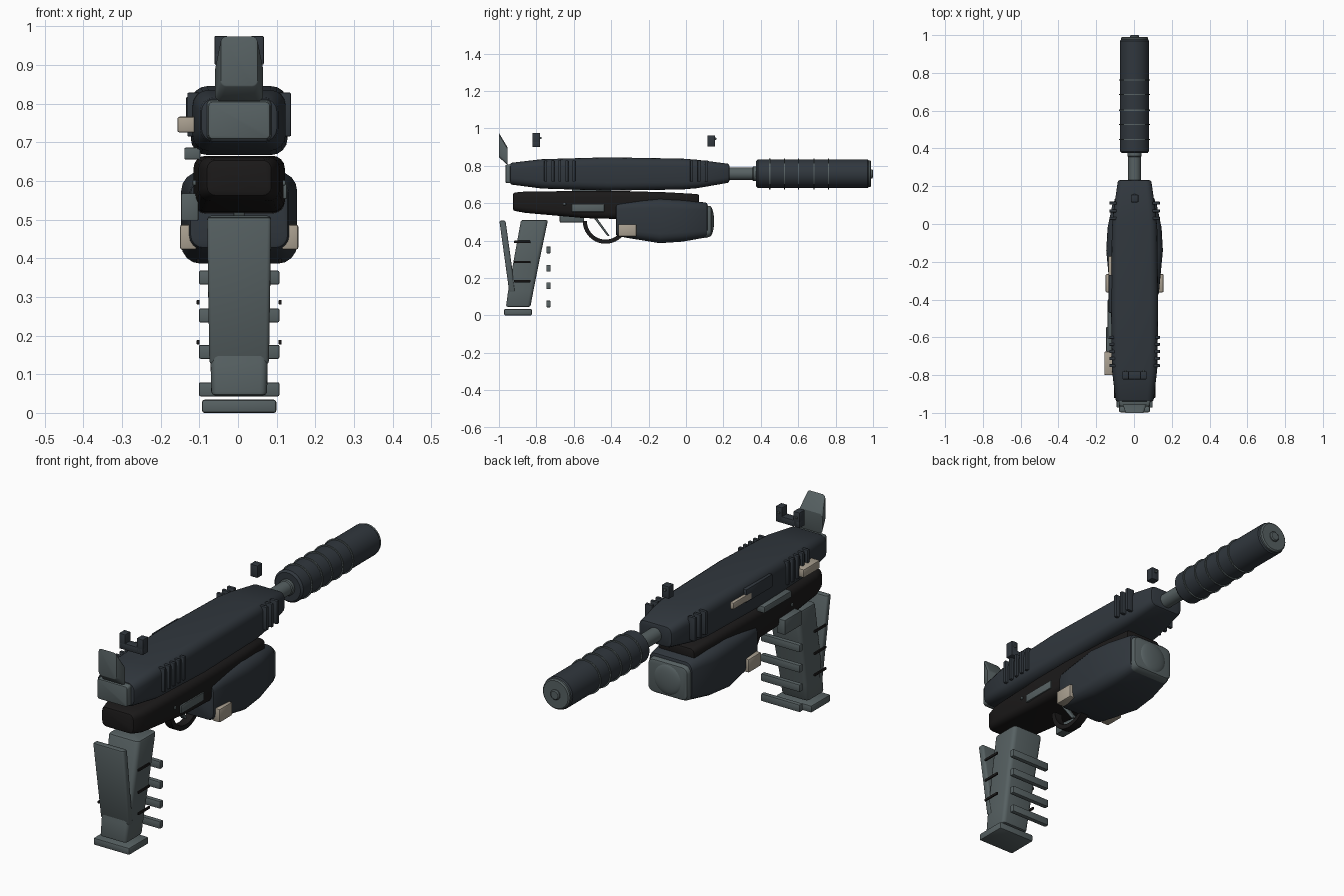
import bpy, bmesh, math
from mathutils import Vector, Matrix

CX = 0.003          # lateral centre line
BORE = 0.757        # height of the barrel axis


def material(name, rgb):
    m = bpy.data.materials.new(name)
    m.diffuse_color = (*rgb, 1)
    return m


GUNMETAL = material("gunmetal blue", (0.030, 0.038, 0.047))
GREY = material("steel grey", (0.095, 0.120, 0.124))
BLACK = material("frame black", (0.011, 0.010, 0.010))
CREAM = material("cream", (0.40, 0.35, 0.28))


def finish(bm, name, mat, bevel=0.0, segments=2):
    bmesh.ops.recalc_face_normals(bm, faces=bm.faces)
    if bevel:
        edges = [e for e in bm.edges if e.calc_face_angle(0) > math.radians(40)]
        bmesh.ops.bevel(bm, geom=edges, offset=bevel, segments=segments,
                        profile=0.5, affect='EDGES', clamp_overlap=True)
    mesh = bpy.data.meshes.new(name)
    bm.to_mesh(mesh)
    bm.free()
    mesh.materials.append(mat)
    ob = bpy.data.objects.new(name, mesh)
    bpy.context.collection.objects.link(ob)
    bpy.ops.object.select_all(action='DESELECT')
    bpy.context.view_layer.objects.active = ob
    ob.select_set(True)
    bpy.ops.object.shade_smooth_by_angle(angle=math.radians(28))
    return ob


def loft(name, sections, mat, axis='Y', bevel=0.01, n=4):
    """Rounded rectangles (station, half width, low, high, radius) joined along Y or Z."""
    bm = bmesh.new()
    rings = []
    for s, hw, lo, hi, r in sections:
        ring = []
        corners = [(hw - r, hi - r, 0), (r - hw, hi - r, 90),
                   (r - hw, lo + r, 180), (hw - r, lo + r, 270)]
        for cx, cv, start in corners:
            for i in range(n + 1):
                a = math.radians(start + 90 * i / n)
                x, v = CX + cx + r * math.cos(a), cv + r * math.sin(a)
                ring.append(bm.verts.new((x, s, v) if axis == 'Y' else (x, v, s)))
        rings.append(ring)
    count = len(rings[0])
    for a, b in zip(rings, rings[1:]):
        for i in range(count):
            j = (i + 1) % count
            bm.faces.new((a[i], a[j], b[j], b[i]))
    bm.faces.new(rings[0])
    bm.faces.new(rings[-1])
    return finish(bm, name, mat, bevel)


def box(name, x, y, z, mat, bevel=0.004):
    """Bevelled box from (min, max) pairs."""
    bm = bmesh.new()
    size = [b - a for a, b in (x, y, z)]
    mid = [(a + b) / 2 for a, b in (x, y, z)]
    mid[0] += CX
    bmesh.ops.create_cube(bm, size=1, matrix=Matrix.Translation(mid) @ Matrix.Diagonal((*size, 1)))
    return finish(bm, name, mat, bevel)


def lathe(name, profile, mat, z=BORE, steps=40):
    """Spin (y, radius) points around a lengthwise axis."""
    bm = bmesh.new()
    verts = [bm.verts.new((CX + r, y, z)) for y, r in profile]
    edges = [bm.edges.new(p) for p in zip(verts, verts[1:])]
    bmesh.ops.spin(bm, geom=verts + edges, cent=(CX, 0, z), axis=(0, 1, 0),
                   angle=math.tau, steps=steps)
    bmesh.ops.remove_doubles(bm, verts=bm.verts, dist=1e-5)
    return finish(bm, name, mat)


# Slide with tapered ends, rear block and tang
loft("slide", [(-0.94, 0.100, 0.70, 0.815, 0.035), (-0.77, 0.120, 0.678, 0.835, 0.040),
               (-0.42, 0.125, 0.667, 0.845, 0.042), (-0.02, 0.120, 0.673, 0.838, 0.040),
               (0.06, 0.113, 0.680, 0.832, 0.038), (0.232, 0.088, 0.71, 0.81, 0.030)], GUNMETAL)
loft("slide_rear_block", [(-0.965, 0.080, 0.708, 0.805, 0.012),
                          (-0.93, 0.085, 0.706, 0.810, 0.012)], GREY, bevel=0.005)
loft("rear_tang", [(-1.0, 0.048, 0.845, 0.975, 0.015),
                   (-0.955, 0.063, 0.805, 0.900, 0.015)], GREY, bevel=0.004)

# Slide grip ribs on both sides
for side in (-1, 1):
    for i, y in enumerate((-0.75, -0.712, -0.675, -0.637, -0.60, 0.03, 0.07, 0.11)):
        xs = sorted((side * 0.095, side * 0.134))
        box(f"slide_rib_{i}", xs, (y - 0.008, y + 0.008), (0.715, 0.828), GUNMETAL, 0.003)

# Floating sights
box("rear_sight_base", (-0.064, 0.064), (-0.822, -0.78), (0.90, 0.932), GUNMETAL)
for side in (-1, 1):
    xs = sorted((side * 0.030, side * 0.064))
    box("rear_sight_post", xs, (-0.822, -0.78), (0.905, 0.975), GUNMETAL)
    xs = sorted((side * 0.042, side * 0.052))
    box("rear_sight_dot", xs, (-0.782, -0.773), (0.943, 0.953), GREY, 0.002)
box("front_sight", (-0.020, 0.020), (0.115, 0.155), (0.903, 0.963), GUNMETAL)
box("front_sight_dot", (-0.006, 0.006), (0.153, 0.162), (0.938, 0.950), GREY, 0.002)

# Barrel and suppressor
lathe("barrel", [(0.20, 0), (0.20, 0.034), (0.355, 0.034), (0.36, 0.038), (0.40, 0.038), (0.40, 0)], GREY)
lathe("suppressor", [(0.375, 0), (0.375, 0.068), (0.385, 0.077), (0.97, 0.077),
                     (0.978, 0.071), (0.978, 0)], GUNMETAL)
lathe("suppressor_cap", [(0.97, 0), (0.97, 0.072), (0.985, 0.072), (0.99, 0.066), (0.99, 0)], GREY)
lathe("suppressor_tip", [(0.98, 0), (0.98, 0.024), (0.996, 0.024), (1.0, 0.019), (1.0, 0)], GREY)
for y in (0.448, 0.527, 0.602, 0.685, 0.762):
    lathe("suppressor_ring", [(y - 0.003, 0.07), (y - 0.003, 0.083),
                              (y + 0.003, 0.083), (y + 0.003, 0.07)], GREY)

# Frame below the slide
loft("frame", [(-0.925, 0.085, 0.56, 0.656, 0.025), (-0.86, 0.105, 0.548, 0.662, 0.030),
               (-0.545, 0.118, 0.52, 0.665, 0.032), (-0.35, 0.118, 0.515, 0.665, 0.032),
               (-0.10, 0.110, 0.555, 0.658, 0.028), (0.07, 0.095, 0.585, 0.648, 0.02)], BLACK)
box("frame_plate", (0.105, 0.124), (-0.612, -0.437), (0.553, 0.593), GREY)
for side in (-1, 1):
    xs = sorted((side * 0.10, side * 0.121))
    box("frame_pin", xs, (-0.656, -0.642), (0.588, 0.602), GREY, 0.004)

# Left side controls
box("safety_lever", (-0.160, -0.105), (-0.80, -0.675), (0.725, 0.766), CREAM, 0.006)
box("slide_side_plate", (-0.137, -0.10), (-0.47, -0.27), (0.755, 0.818), GREY).data.materials[0] = GUNMETAL
box("slide_catch", (-0.138, -0.10), (-0.31, -0.17), (0.760, 0.792), CREAM)
box("slide_stop", (-0.142, -0.10), (-0.61, -0.40), (0.655, 0.686), GREY)
box("release_plate", (-0.150, -0.105), (-0.675, -0.545), (0.497, 0.568), GREY)

# Trigger guard: half ring of rectangular section
bm = bmesh.new()
section = [bm.verts.new((CX + x, -0.43 - r, 0.505)) for x, r in
           ((-0.02, 0.100), (0.02, 0.100), (0.02, 0.122), (-0.02, 0.122))]
face = bm.faces.new(section)
bmesh.ops.spin(bm, geom=[face], cent=(CX, -0.43, 0.505), axis=(1, 0, 0),
               angle=math.pi, steps=20)
finish(bm, "trigger_guard", BLACK)
loft("trigger", [(0.425, 0.014, -0.421, -0.408, 0.004), (0.53, 0.014, -0.50, -0.483, 0.004)],
     GREY, 'Z', bevel=0.002)

# Under-barrel light
loft("light_body", [(-0.375, 0.128, 0.425, 0.602, 0.035), (-0.30, 0.135, 0.412, 0.610, 0.040),
                    (-0.14, 0.150, 0.386, 0.624, 0.050), (-0.02, 0.143, 0.394, 0.617, 0.050),
                    (0.115, 0.115, 0.418, 0.602, 0.035)], GUNMETAL)
loft("light_bezel", [(0.10, 0.110, 0.412, 0.590, 0.03), (0.137, 0.106, 0.424, 0.582, 0.03)],
     GREY, bevel=0.008)
dome = [(0.130, 0.076)] + [(0.132 + 0.018 * math.sin(a), 0.074 * math.cos(a))
                           for a in [math.pi / 2 * i / 8 for i in range(9)]]
lathe("light_lens", dome, GREY, z=0.503)
for side in (-1, 1):
    xs = sorted((side * 0.11, side * 0.153))
    box("light_switch", xs, (-0.362, -0.265), (0.422, 0.487), CREAM, 0.006)

# Grip, backstrap and base plate
loft("grip", [(0.045, 0.072, -0.963, -0.832, 0.018), (0.13, 0.074, -0.951, -0.816, 0.018),
              (0.30, 0.080, -0.920, -0.782, 0.020), (0.51, 0.083, -0.882, -0.738, 0.020)], GREY, 'Z')
loft("backstrap", [(0.125, 0.077, -0.945, -0.912, 0.010),
                   (0.507, 0.083, -0.998, -0.965, 0.010)], GREY, 'Z', bevel=0.009)
box("grip_base_plate", (-0.096, 0.096), (-0.972, -0.824), (0.0, 0.034), GREY, 0.006)

# Finger bars in front of the grip and dark side strips
for z in (0.061, 0.158, 0.252, 0.350):
    box("finger_bar", (-0.104, 0.104), (-0.747, -0.724), (z - 0.018, z + 0.018), GREY, 0.004)
for side in (-1, 1):
    for z in (0.183, 0.286, 0.393):
        xs = sorted((side * 0.102, side * 0.110))
        box("grip_strip", xs, (-0.920, -0.832), (z - 0.006, z + 0.006), BLACK, 0.002)
